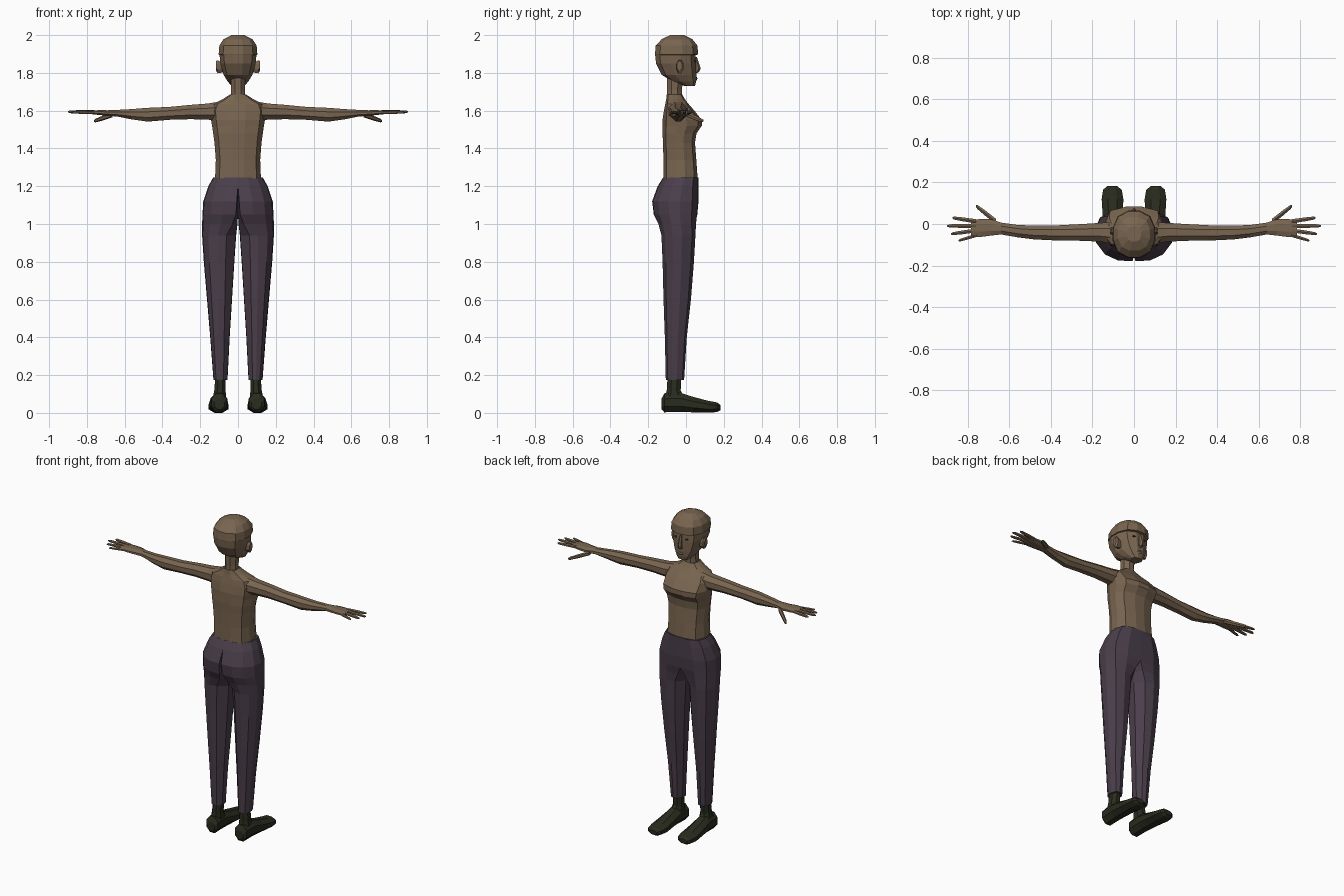
import bpy, bmesh, math


def material(name, rgb):
    m = bpy.data.materials.new(name)
    m.diffuse_color = (*rgb, 1)
    return m


SKIN = material("brown skin", (0.19, 0.13, 0.08))
CLOTH = material("dark purple cloth", (0.068, 0.048, 0.068))
LEATHER = material("dark green leather", (0.022, 0.025, 0.013))
DARK = material("dark eye", (0.025, 0.017, 0.012))


def loft(name, rings, mat, mirror=False):
    """Skin a stack of equal-sized point rings, cap the ends."""
    bm = bmesh.new()
    vs = [[bm.verts.new(p) for p in r] for r in rings]
    n = len(rings[0])
    for a, b in zip(vs, vs[1:]):
        for i in range(n):
            j = (i + 1) % n
            bm.faces.new((a[i], a[j], b[j], b[i]))
    bm.faces.new(vs[0])
    bm.faces.new(vs[-1])
    bmesh.ops.recalc_face_normals(bm, faces=bm.faces[:])
    if mirror:  # drop the inner wall on the symmetry plane
        wall = [f for f in bm.faces if all(abs(v.co.x) < 1e-4 for v in f.verts)]
        bmesh.ops.delete(bm, geom=wall, context='FACES')
    me = bpy.data.meshes.new(name)
    bm.to_mesh(me)
    bm.free()
    me.materials.append(mat)
    ob = bpy.data.objects.new(name, me)
    bpy.context.collection.objects.link(ob)
    if mirror:
        ob.modifiers.new("mirror", 'MIRROR').merge_threshold = 0.0005
    return ob


def ring(axis, pos, a0, a1, b0, b1, n=8, power=2.0, turn=0.5):
    """Rounded ring across an axis; a and b are the ranges on the other two."""
    pts = []
    for i in range(n):
        t = 2 * math.pi * (i + turn) / n
        c, s = math.cos(t), math.sin(t)
        k = (abs(c) ** power + abs(s) ** power) ** (-1 / power)
        p = [(a0 + a1) / 2 + (a1 - a0) / 2 * c * k,
             (b0 + b1) / 2 + (b1 - b0) / 2 * s * k]
        p.insert(axis, pos)
        pts.append(p)
    return pts


def column(name, sections, mat, n=12, power=2.5):
    """Upright centred body part from (z, half width, back, front)."""
    return loft(name, [ring(2, z, -w, w, b, f, n, power) for z, w, b, f in sections], mat)


# Torso and neck
column("torso", [
    (1.24, .122, -.12, .062), (1.34, .118, -.12, .055), (1.43, .125, -.122, .048),
    (1.48, .132, -.125, .056), (1.52, .138, -.125, .084), (1.55, .143, -.125, .084),
    (1.60, .148, -.117, .045), (1.635, .135, -.11, .014), (1.66, .082, -.105, -.005),
    (1.685, .044, -.103, -.02)], SKIN, 12, 3.2)
column("neck", [(1.66, .042, -.104, -.018), (1.71, .038, -.102, -.02),
                (1.78, .042, -.105, -.01)], SKIN, 8, 2.2)

# Head with a slight brow step
column("head", [
    (1.73, .034, -.005, .048), (1.755, .056, -.075, .055), (1.79, .077, -.13, .056),
    (1.85, .095, -.16, .054), (1.895, .099, -.165, .051), (1.897, .104, -.166, .066),
    (1.945, .1, -.162, .062), (1.978, .078, -.13, .035), (2.0, .035, -.085, -.01)],
    SKIN, 12, 2.5)
column("nose", [(1.885, .007, .035, .057), (1.825, .012, .035, .078),
                (1.806, .015, .035, .07), (1.8, .008, .035, .06)], SKIN, 6, 2)
column("lips", [(1.778, .012, .04, .057), (1.77, .022, .04, .061),
                (1.76, .012, .04, .057)], SKIN, 6, 2)
loft("ears", [ring(0, .08, -.045, -.015, 1.8, 1.855),
              ring(0, .108, -.052, -.012, 1.795, 1.87),
              ring(0, .116, -.05, -.02, 1.81, 1.865)], SKIN, True)
loft("eyes", [ring(1, .044, .022, .05, 1.857, 1.87, 6),
              ring(1, .05, .024, .046, 1.858, 1.869, 6)], DARK, True)

# Arms and palms
arm = [(.09, -.1, .012, 1.545, 1.652), (.16, -.088, .008, 1.55, 1.64),
       (.25, -.083, .002, 1.553, 1.633), (.36, -.082, -.004, 1.55, 1.622),
       (.48, -.076, -.006, 1.54, 1.617), (.56, -.066, -.003, 1.552, 1.61),
       (.64, -.052, .008, 1.568, 1.605), (.69, -.058, .025, 1.572, 1.603),
       (.74, -.065, .026, 1.577, 1.603), (.785, -.062, .022, 1.582, 1.601)]
loft("arms", [ring(0, *s, 8, 2.3) for s in arm], SKIN, True)


def finger(name, base, tip, r):
    """Tapered finger between two points with one knuckle ring."""
    rings = []
    for t, k in ((0, 1), (.55, .95), (.92, .75), (1, .35)):
        x, y, z = (a + (b - a) * t for a, b in zip(base, tip))
        rings.append(ring(0, x, y - r * k, y + r * k, z - r * k * .85, z + r * k * .85, 6, 2))
    loft(name, rings, SKIN, True)


finger("index_fingers", (.76, .013, 1.592), (.875, .03, 1.593), .0115)
finger("middle_fingers", (.76, -.009, 1.593), (.9, -.009, 1.594), .0115)
finger("ring_fingers", (.76, -.031, 1.592), (.882, -.048, 1.592), .011)
finger("little_fingers", (.75, -.052, 1.59), (.845, -.08, 1.589), .0095)
finger("thumbs", (.665, .012, 1.578), (.762, .088, 1.545), .0155)

# Trousers: a half hip outline turning into a full leg outline lower down
HIP = [(0, 0), (.4, .02), (.75, .14), (.97, .36), (1, .6),
       (.88, .86), (.5, .99), (0, 1), (0, .7), (0, .3)]
LEG = [(.3, .03), (.55, 0), (.82, .1), (.98, .33), (1, .6),
       (.85, .9), (.55, 1), (.25, .93), (.02, .65), (.03, .3)]
trousers = [  # z, inner, outer, back, front, leg amount
    (1.245, 0, .132, -.122, .066, 0), (1.2, 0, .157, -.15, .066, 0),
    (1.12, 0, .184, -.18, .066, .12), (1.05, 0, .188, -.172, .06, .2),
    (1.0, .001, .19, -.148, .054, .5), (.94, .006, .19, -.13, .05, 1),
    (.8, .016, .181, -.124, .042, 1), (.6, .029, .164, -.119, .026, 1),
    (.4, .042, .147, -.112, .004, 1), (.175, .054, .13, -.107, -.01, 1)]
rings = []
for z, i, o, b, f, k in trousers:
    pts = []
    for (u0, v0), (u1, v1) in zip(HIP, LEG):
        u, v = u0 + (u1 - u0) * k, v0 + (v1 - v0) * k
        if k < .3 and v0 >= .3 and u0 == 0:
            u, v = 0, v0  # keep the front closed, leave a cleft behind
        pts.append((i + (o - i) * u, b + (f - b) * v, z))
    rings.append(pts)
loft("trousers", rings, CLOTH, True)

# Shoes and ankles
shoe = [(-.13, .072, .125, .018, .075), (-.115, .058, .142, .002, .105),
        (-.03, .056, .146, .004, .108), (.04, .053, .152, .002, .085),
        (.12, .05, .157, 0, .064), (.165, .058, .15, .004, .056),
        (.182, .08, .13, .014, .042)]
loft("shoes", [ring(1, *s, 8, 3) for s in shoe], LEATHER, True)
loft("ankles", [ring(2, .07, .06, .138, -.118, .0),
                ring(2, .12, .063, .128, -.105, -.025),
                ring(2, .2, .063, .122, -.1, -.022)], LEATHER, True)
